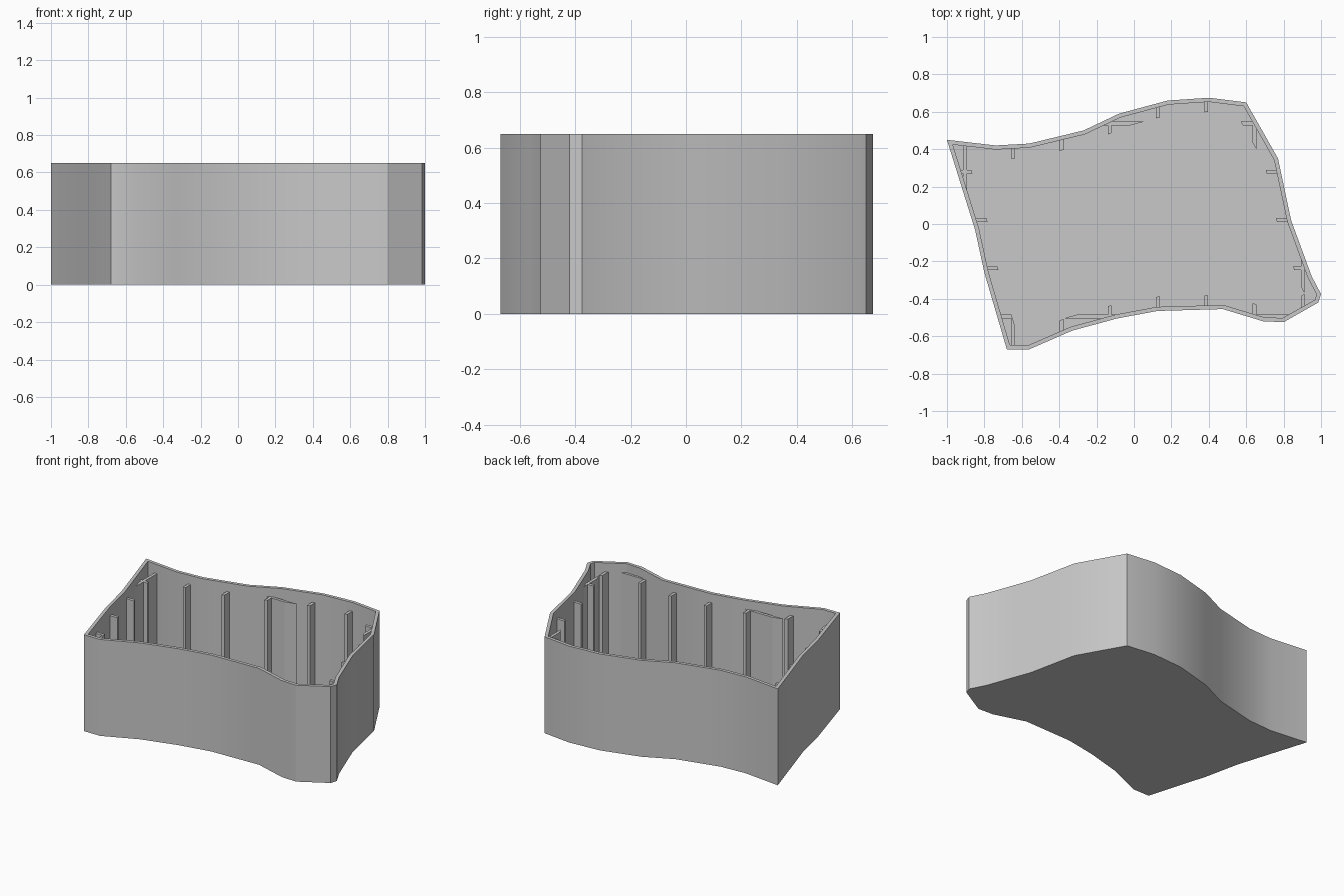
import bpy, bmesh
from mathutils import Vector

cube = bpy.data.objects.get("Cube")
if cube:
    bpy.data.objects.remove(cube, do_unlink=True)

HEIGHT, WALL, FLOOR = 0.65, 0.022, 0.02
RIB_TOP, RIB_REACH, RIB_THICK, PITCH = 0.59, 0.076, 0.02, 0.258

grey = bpy.data.materials.new("plain grey")
grey.use_nodes = True
grey.diffuse_color = (0.58, 0.58, 0.58, 1)
grey.node_tree.nodes["Principled BSDF"].inputs["Base Color"].default_value = grey.diffuse_color

# Plan of the tray, clockwise from the back right corner
back = [(-1, .45), (-.74, .42), (-.56, .43), (-.27, .5), (-.08, .59), (.18, .66), (.4, .675), (.6, .65)]
left = [(.77, .35), (.84, .02), (.95, -.28)]
nose = [(1, -.375), (.985, -.42)]
front = [(.8, -.525), (.69, -.52), (.475, -.455), (.125, -.465), (-.09, -.505), (-.33, -.57), (-.56, -.67)]
right = [(-.68, -.67), (-.8, -.26), (-.85, -.03)]
outline = back + left + nose + front + right
rib_outline = back + left + [(1.015, -.403)] + front + right  # nose taken to a point


def inset(points, d):
    """Move every edge of a clockwise loop inward by d."""
    pts = [Vector(p) for p in points]
    result = []
    for i, p in enumerate(pts):
        a = (p - pts[i - 1]).normalized()
        b = (pts[(i + 1) % len(pts)] - p).normalized()
        na, nb = Vector((a.y, -a.x)), Vector((b.y, -b.x))
        result.append(p + (na + nb) * d / (1 + na.dot(nb)))
    return result


def finish(name, bm):
    bmesh.ops.recalc_face_normals(bm, faces=bm.faces)
    mesh = bpy.data.meshes.new(name)
    bm.to_mesh(mesh)
    bm.free()
    mesh.materials.append(grey)
    obj = bpy.data.objects.new(name, mesh)
    bpy.context.collection.objects.link(obj)
    return obj


def loft(name, loops, closed):
    """Skin (points, z) loops; either join last to first or cap both ends."""
    bm = bmesh.new()
    rings = [[bm.verts.new((p[0], p[1], z)) for p in pts] for pts, z in loops]
    pairs = list(zip(rings, rings[1:]))
    if closed:
        pairs.append((rings[-1], rings[0]))
    else:
        bm.faces.new(rings[0])
        bm.faces.new(rings[-1])
    for r, s in pairs:
        for i in range(len(r)):
            j = (i + 1) % len(r)
            bm.faces.new((r[i], r[j], s[j], s[i]))
    return finish(name, bm)


def activate(obj):
    bpy.ops.object.select_all(action='DESELECT')
    obj.select_set(True)
    bpy.context.view_layer.objects.active = obj


# Open tray: outer wall, rim, inner wall and floor
inner = inset(outline, WALL)
tray = loft("tray", [(outline, 0), (outline, HEIGHT), (inner, HEIGHT), (inner, FLOOR)], False)
activate(tray)
bpy.ops.object.shade_smooth_by_angle(angle=0.52)

# Helper band along the wall that limits the ribs
mid, reach = inset(rib_outline, WALL / 2), inset(rib_outline, RIB_REACH)
band = loft("rib_limit", [(mid, -1), (mid, 1), (reach, 1), (reach, -1)], True)
band.hide_render = True


def ribs(name, axis, start, count):
    """Evenly spaced upright bars, trimmed to the band."""
    bm = bmesh.new()
    for k in range(count):
        size = [3, 3, RIB_TOP - FLOOR / 2]
        centre = [0, 0, (RIB_TOP + FLOOR / 2) / 2]
        size[axis] = RIB_THICK
        centre[axis] = start + k * PITCH
        verts = bmesh.ops.create_cube(bm, size=1)["verts"]
        bmesh.ops.scale(bm, vec=size, verts=verts)
        bmesh.ops.translate(bm, vec=centre, verts=verts)
    obj = finish(name, bm)
    trim = obj.modifiers.new("trim", 'BOOLEAN')
    trim.operation, trim.solver, trim.object = 'INTERSECT', 'EXACT', band
    activate(obj)
    bpy.ops.object.modifier_apply(modifier=trim.name)


# Ribs on the long walls, then on the short walls
ribs("long_wall_ribs", 0, -0.904, 8)
ribs("short_wall_ribs", 1, -0.495, 5)
bpy.data.objects.remove(band, do_unlink=True)
